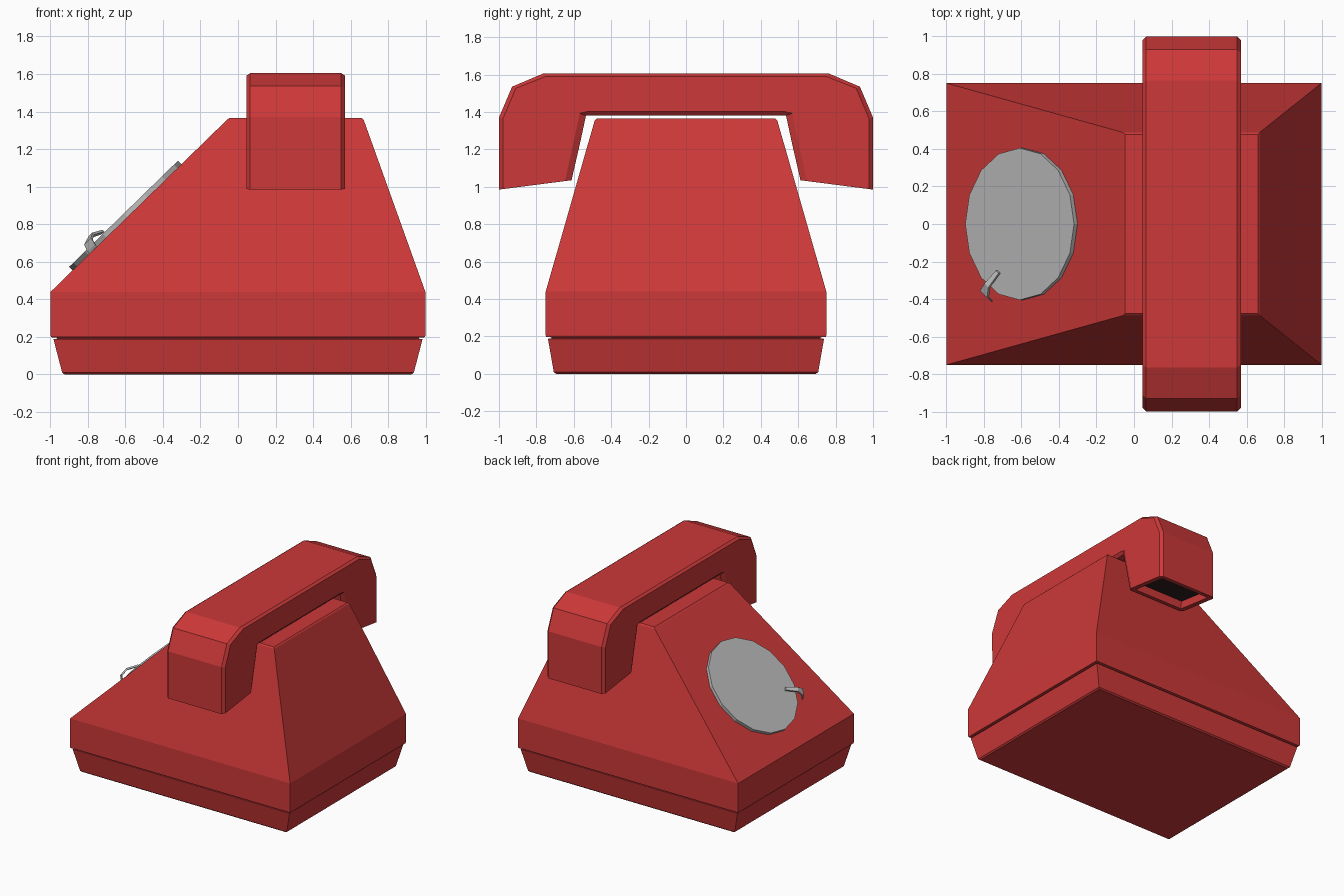
import bpy, bmesh, math
from mathutils import Vector, Matrix

if "Cube" in bpy.data.objects:
    bpy.data.objects.remove(bpy.data.objects["Cube"])


def material(name, rgb):
    m = bpy.data.materials.new(name)
    m.diffuse_color = (*rgb, 1)
    m.use_nodes = True
    m.node_tree.nodes["Principled BSDF"].inputs["Base Color"].default_value = m.diffuse_color
    return m


RED = material("red", (0.61, 0.04, 0.04))
GREY = material("light grey", (0.50, 0.50, 0.50))
DARK = material("near black", (0.03, 0.015, 0.015))


def finish(name, bm, mats):
    bmesh.ops.recalc_face_normals(bm, faces=bm.faces)
    me = bpy.data.meshes.new(name)
    bm.to_mesh(me)
    bm.free()
    for m in mats:
        me.materials.append(m)
    ob = bpy.data.objects.new(name, me)
    bpy.context.collection.objects.link(ob)
    return ob


def loft(rings, bm):
    """Skin closed rings of points and cap both ends; returns the caps."""
    vs = [[bm.verts.new(p) for p in r] for r in rings]
    for a, b in zip(vs, vs[1:]):
        n = len(a)
        for i in range(n):
            j = (i + 1) % n
            bm.faces.new((a[i], a[j], b[j], b[i]))
    return [bm.faces.new(vs[0]), bm.faces.new(vs[-1])]


def rect(x0, x1, y, z):
    return [(x0, -y, z), (x1, -y, z), (x1, y, z), (x0, y, z)]


# Body: tapered foot, thin groove, upright band, sloped top
bm = bmesh.new()
loft([rect(-0.925, 0.925, 0.695, 0), rect(-0.937, 0.937, 0.707, 0.01),
      rect(-0.983, 0.983, 0.738, 0.187), rect(-0.965, 0.965, 0.72, 0.19),
      rect(-0.965, 0.965, 0.72, 0.195), rect(-0.995, 0.995, 0.748, 0.198),
      rect(-0.998, 0.998, 0.75, 0.205), rect(-0.998, 0.998, 0.75, 0.44),
      rect(-0.06, 0.67, 0.488, 1.355), rect(-0.047, 0.66, 0.478, 1.365)], bm)
finish("telephone_body", bm, [RED])

# Handset: chamfered section swept along the bridge (outer and inner y, z)
X0, X1, DX = 0.045, 0.57, 0.02
half = [((1.0, 0.985), (0.612, 1.035)), ((1.0, 1.37), (0.565, 1.24)),
        ((0.93, 1.535), (0.535, 1.38)), ((0.765, 1.605), (0.50, 1.38))]


def section(outer, inner, side):
    o, i = Vector(outer), Vector(inner)
    d = (i - o).normalized()
    pts = [(X0 + DX, o), (X1 - DX, o), (X1, o + d * 0.022), (X1, i - d * 0.035),
           (X1 - DX, i), (X0 + DX, i), (X0, i - d * 0.035), (X0, o + d * 0.022)]
    return [(x, side * p.x, p.y) for x, p in pts]


bm = bmesh.new()
caps = loft([section(o, i, 1) for o, i in half] +
            [section(o, i, -1) for o, i in reversed(half)], bm)
bmesh.ops.recalc_face_normals(bm, faces=bm.faces)
# Recessed ear and mouth pieces
for cap in caps:
    bmesh.ops.inset_region(bm, faces=[cap], thickness=0.04, use_even_offset=True)
    bmesh.ops.inset_region(bm, faces=[cap], thickness=0.004, depth=-0.06)
    cap.material_index = 1
finish("handset", bm, [RED, DARK])

# Dial: 16-sided plate lying on the sloped face
slope = math.atan2(0.915, 0.938)
frame = Matrix.Translation((-0.592, 0, 0.838)) @ Matrix.Rotation(-slope, 4, 'Y')
bm = bmesh.new()
bmesh.ops.create_cone(bm, cap_ends=True, segments=16, radius1=0.405,
                      radius2=0.405, depth=0.03)
bmesh.ops.translate(bm, verts=bm.verts, vec=(0, 0, 0.01))
dial = finish("dial_plate", bm, [GREY])
dial.matrix_world = frame

# Finger stop: tapered bent strip (distance along, height, half width)
bm = bmesh.new()
start, along = Vector((-0.24, -0.375, 0)), Vector((0.6, 0.8, 0))
across = Vector((-0.8, 0.6, 0))
rings = []
for s, h, w in ((-0.02, 0.0, 0.035), (0.0, 0.04, 0.032),
                (0.06, 0.055, 0.018), (0.15, 0.028, 0.012)):
    c = start + along * s
    rings.append([c + across * (w * k) + Vector((0, 0, h + t))
                  for k, t in ((-1, 0), (1, 0), (1, 0.014), (-1, 0.014))])
loft(rings, bm)
stop = finish("finger_stop", bm, [GREY])
stop.matrix_world = frame
